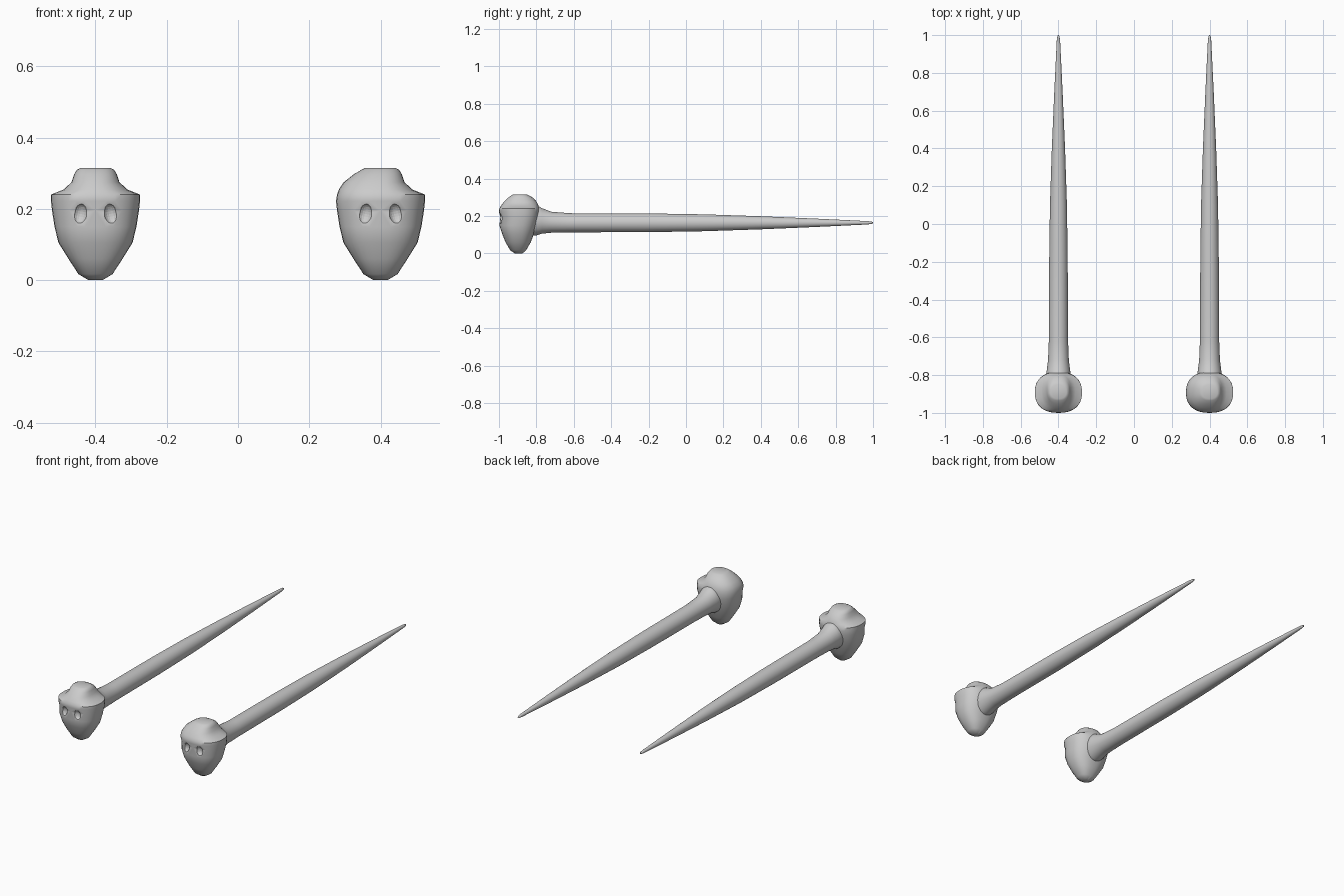
import bpy, bmesh, math

if "Cube" in bpy.data.objects:
    bpy.data.objects.remove(bpy.data.objects["Cube"])

SEG = 32
# head rings: z, front y, back y, half width with ear notch, half width without
RINGS = [
    (0.000, -0.915, -0.875, 0.020, 0.020),
    (0.017, -0.940, -0.855, 0.048, 0.048),
    (0.060, -0.965, -0.830, 0.076, 0.076),
    (0.105, -0.983, -0.813, 0.104, 0.104),
    (0.150, -0.998, -0.795, 0.115, 0.115),
    (0.195, -0.992, -0.785, 0.122, 0.122),
    (0.222, -1.000, -0.783, 0.125, 0.125),
    (0.240, -0.998, -0.785, 0.125, 0.122),
    (0.254, -0.990, -0.788, 0.090, 0.117),
    (0.275, -0.975, -0.797, 0.067, 0.103),
    (0.297, -0.952, -0.817, 0.060, 0.075),
    (0.310, -0.935, -0.838, 0.052, 0.053),
    (0.315, -0.925, -0.850, 0.042, 0.042),
]
# shaft stations: y, centre z, radius x, radius z
SHAFT = [
    (-0.88, 0.175, 0.070, 0.085), (-0.80, 0.178, 0.066, 0.082),
    (-0.77, 0.174, 0.061, 0.068), (-0.72, 0.167, 0.055, 0.056),
    (-0.62, 0.164, 0.051, 0.051), (-0.20, 0.164, 0.049, 0.050),
    (0.10, 0.164, 0.045, 0.045), (0.40, 0.164, 0.035, 0.035),
    (0.70, 0.164, 0.022, 0.022), (0.97, 0.164, 0.009, 0.009),
    (0.993, 0.164, 0.006, 0.006), (1.00, 0.164, 0.002, 0.002),
]


def spow(v, p):
    return math.copysign(abs(v) ** p, v)


def loft(name, rings, angle):
    """Skin a stack of point rings and cap both ends."""
    bm = bmesh.new()
    loops = [[bm.verts.new(p) for p in ring] for ring in rings]
    for a, b in zip(loops, loops[1:]):
        for i in range(SEG):
            j = (i + 1) % SEG
            bm.faces.new((a[i], a[j], b[j], b[i]))
    bm.faces.new(loops[0])
    bm.faces.new(loops[-1])
    bmesh.ops.recalc_face_normals(bm, faces=bm.faces)
    me = bpy.data.meshes.new(name)
    bm.to_mesh(me)
    bm.free()
    ob = bpy.data.objects.new(name, me)
    bpy.context.collection.objects.link(ob)
    bpy.ops.object.select_all(action='DESELECT')
    ob.select_set(True)
    bpy.context.view_layer.objects.active = ob
    bpy.ops.object.shade_smooth_by_angle(angle=math.radians(angle))
    return ob


def head_ring(x, row, left_ear):
    z, f, b, notch, full = row
    cy, ry = (f + b) / 2, (b - f) / 2
    pts = []
    for i in range(SEG):
        t = 2 * math.pi * i / SEG
        c, s = spow(math.cos(t), 0.85), spow(math.sin(t), 0.85)
        w = notch if c > 0 or left_ear else full
        pts.append((x + w * c, cy + ry * s, z))
    return pts


def pin(side, x, left_ear):
    # skull-like head
    head = loft(side + "_head", [head_ring(x, r, left_ear) for r in RINGS], 40)
    # eye sockets
    for s in (-1, 1):
        bpy.ops.mesh.primitive_uv_sphere_add(segments=20, ring_count=12,
            location=(x + s * 0.044, -1.0, 0.186), rotation=(0, -s * 0.2, 0))
        cut = bpy.context.object
        cut.name = side + "_eye_cutter"
        cut.scale = (0.021, 0.022, 0.029)
        cut.hide_render = True
        cut.display_type = 'WIRE'
        mod = head.modifiers.new("eye_socket", 'BOOLEAN')
        mod.operation = 'DIFFERENCE'
        mod.solver = 'EXACT'
        mod.object = cut
        cut.hide_set(True)
    # tapering shaft
    rings = [[(x + rx * math.cos(2 * math.pi * i / SEG), y,
               z + rz * math.sin(2 * math.pi * i / SEG)) for i in range(SEG)]
             for y, z, rx, rz in SHAFT]
    loft(side + "_shaft", rings, 60)


pin("left", -0.4, True)
pin("right", 0.4, False)
